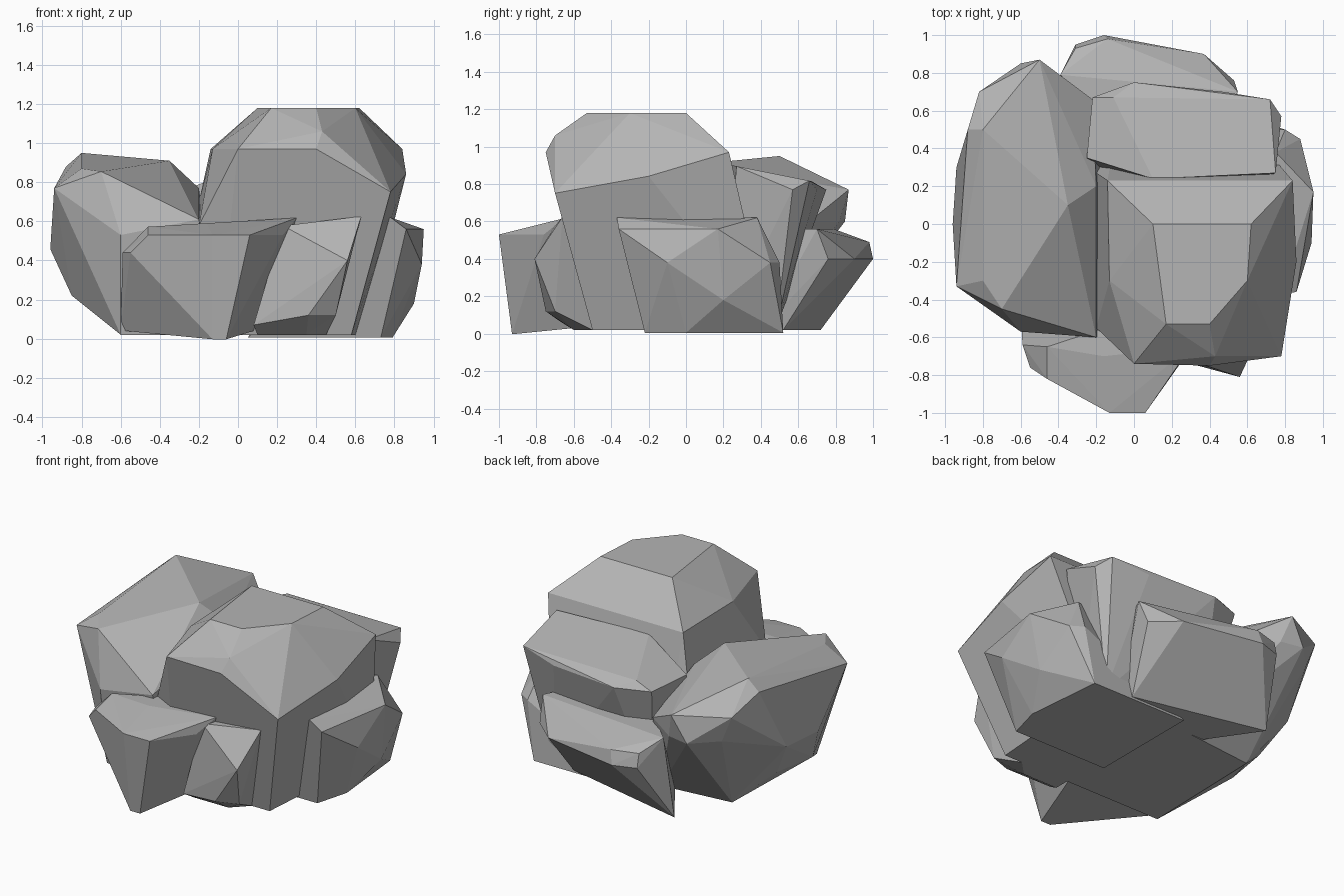
import bpy
import bmesh
import math

cube = bpy.data.objects.get("Cube")
if cube:
    bpy.data.objects.remove(cube, do_unlink=True)

# One stone colour for the whole cluster
stone = bpy.data.materials.new("grey_stone")
stone.use_nodes = True
grey = (0.46, 0.46, 0.46, 1)
stone.diffuse_color = grey
shader = stone.node_tree.nodes["Principled BSDF"]
shader.inputs["Base Color"].default_value = grey
shader.inputs["Roughness"].default_value = 0.9


def section(height, *outline, slope_x=0, slope_y=0):
    """Outline laid on a plane that may be tilted along x and y."""
    return [(x, y, height + slope_x * x + slope_y * y) for x, y in outline]


def rock(name, *sections):
    """Flat-faceted boulder stretched over its cross-sections."""
    bm = bmesh.new()
    for outline in sections:
        for corner in outline:
            bm.verts.new(corner)
    bmesh.ops.convex_hull(bm, input=bm.verts)
    # Drop corners that ended up inside, then merge nearly level facets
    loose = [v for v in bm.verts if not v.link_faces]
    bmesh.ops.delete(bm, geom=loose, context="VERTS")
    bmesh.ops.dissolve_limit(bm, angle_limit=math.radians(3), verts=bm.verts, edges=bm.edges)
    bmesh.ops.recalc_face_normals(bm, faces=bm.faces)
    mesh = bpy.data.meshes.new(name)
    bm.to_mesh(mesh)
    bm.free()
    mesh.materials.append(stone)
    obj = bpy.data.objects.new(name, mesh)
    bpy.context.collection.objects.link(obj)


# Tallest boulder: level cap, broad shoulder, tilted waist, narrow foot
rock("main_boulder",
     section(1.18, (.1, 0), (.62, 0), (.6, -.3), (.4, -.53), (.17, -.53)),
     section(1.06, (.43, -.7)),
     section(.97, (-.14, .23), (.84, .23), (.4, -.75), (0, -.74), (-.13, -.3)),
     section(.7, (-.2, .27), (.86, -.2), (.78, -.7), (-.2, -.55), slope_x=.2, slope_y=.15),
     section(.02, (-.1, -.5), (.58, -.5), (.65, .45), (-.1, .45)))

# Wide leaning boulder on the -x side, undercut at the back
rock("side_boulder",
     section(.9, (-.8, .5), (-.8, -.3), (-.35, .1), (-.7, -.45), slope_y=.1),
     section(.88, (-.88, .5)),
     section(.77, (-.5, .87), (-.82, .7), (-.94, -.33), (-.2, .2)),
     section(.6, (-.6, .85), (-.75, .7), (-.45, .82), (-.22, .66)),
     section(.65, (-.96, 0), (-.94, .3), (-.6, -.57), (-.2, -.6), slope_x=.2),
     section(.22, (-.85, -.1), (-.8, .2)),
     section(.02, (-.6, -.5), (-.1, -.5), (-.1, .4), (-.58, .35)))

# Upright slab behind the tallest boulder
rock("rear_slab",
     section(.95, (-.11, .67), (.1, .24), (.75, .27), (.72, .66), slope_y=-.2),
     section(.77, (-.22, .67), (-.25, .35), (0, .75), (.47, .7), (.78, .57)),
     section(.02, (-.1, .2), (.6, .2), (.62, .48), (-.1, .48)))

# Low overhanging stone at the back
rock("back_stone",
     section(.56, (-.2, .6), (.5, .6), (.55, .7), (-.39, .79)),
     section(.49, (-.14, .98), (-.31, .93)),
     section(.4, (-.16, 1), (-.31, .95), (.37, .9), (.53, .76)),
     section(.02, (-.2, .4), (.45, .4), (.45, .52), (-.42, .72)))

# Stone at the foot on the +x side
rock("flank_stone",
     section(.62, (.78, -.37), (.75, .38), (.4, -.2), (.4, .3)),
     section(.56, (.86, -.36), (.95, .17)),
     section(.38, (.94, -.1), (.88, .45), (.8, .5)),
     section(.18, (.9, .2)),
     section(.005, (.05, -.22), (.73, -.22), (.79, 0), (.74, .52), (.05, .52)))

# Small wedge at the front
rock("front_chip",
     section(.55, (.23, -.7), (.63, -.66), (.3, -.4), slope_x=.12),
     section(.4, (.56, -.81), (.5, -.4)),
     section(.12, (.36, -.75), (.5, -.7)),
     section(.07, (.08, -.68)),
     section(.02, (.1, -.6), (.35, -.6), (.45, -.5), (.1, -.4)))

# Broad stone at the front
rock("front_stone",
     section(.6, (-.16, -.7), (.3, -.65), (-.46, -.65), (0, -.5), slope_x=.06),
     section(.53, (-.13, -1), (.06, -1), (.23, -.76), (-.3, -.86), (-.46, -.82)),
     section(.44, (-.55, -.76), (-.59, -.64)),
     section(.09, (-.6, -.48), (-.13, -.93), (-.06, -.93), (.08, -.5), slope_y=.1))
